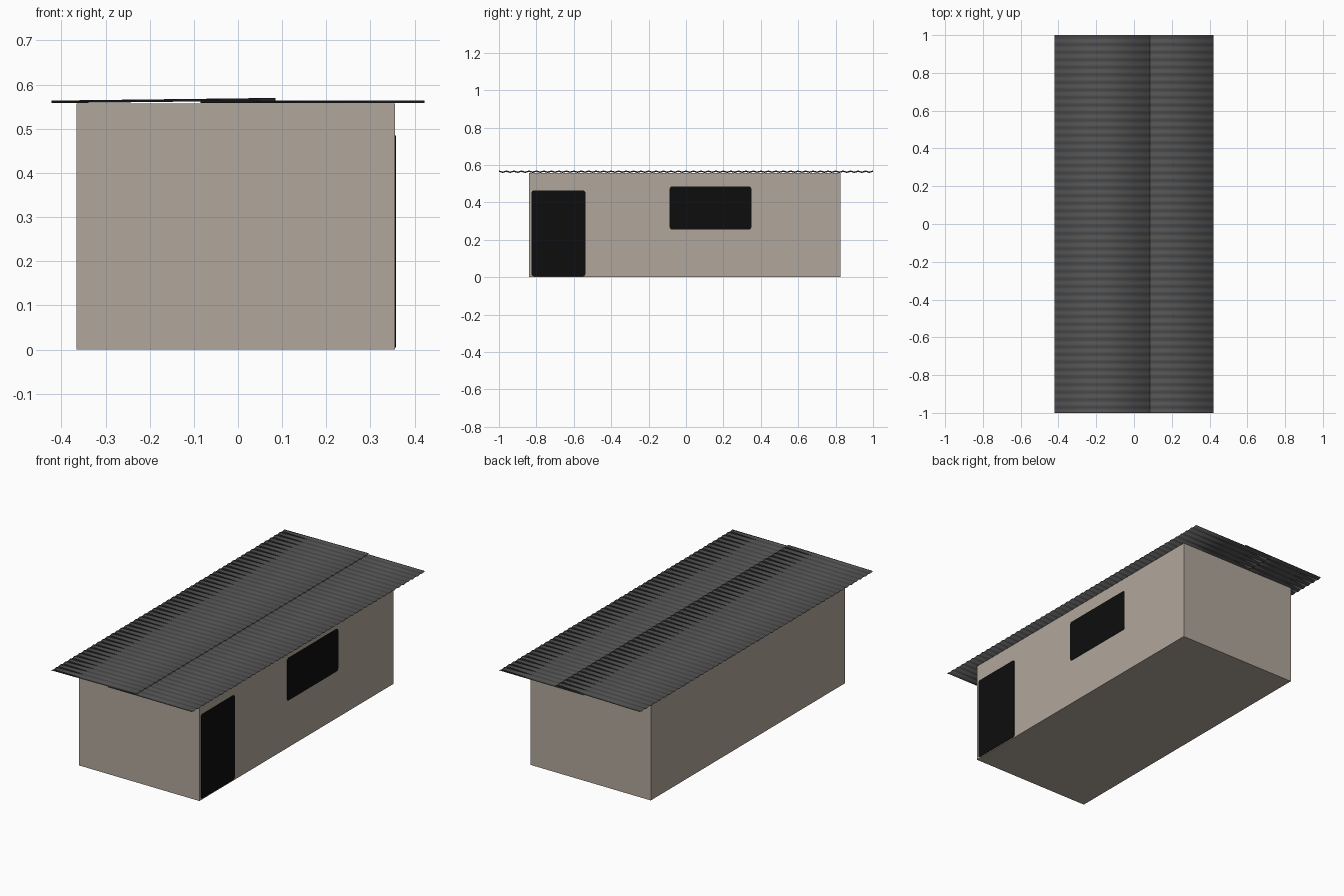
import bpy, bmesh, math

if "Cube" in bpy.data.objects:
    bpy.data.objects.remove(bpy.data.objects["Cube"])


def material(name, rgb):
    m = bpy.data.materials.new(name)
    m.diffuse_color = (*rgb, 1)
    m.use_nodes = True
    m.node_tree.nodes["Principled BSDF"].inputs["Base Color"].default_value = m.diffuse_color
    return m


WALL = material("warm grey plaster", (0.44, 0.385, 0.33))
ROOF = material("dark grey sheet metal", (0.085, 0.085, 0.085))
DARK = material("black opening", (0.004, 0.004, 0.004))


def finish(name, bm, mat):
    bmesh.ops.recalc_face_normals(bm, faces=bm.faces)
    me = bpy.data.meshes.new(name)
    bm.to_mesh(me)
    bm.free()
    me.materials.append(mat)
    ob = bpy.data.objects.new(name, me)
    bpy.context.collection.objects.link(ob)
    return ob


def box(name, lo, hi, mat):
    bm = bmesh.new()
    bmesh.ops.create_cube(bm, size=1)
    for v in bm.verts:
        v.co = [l + (c + 0.5) * (h - l) for c, l, h in zip(v.co, lo, hi)]
    return finish(name, bm, mat)


def rounded_plate(name, x, y0, y1, z0, z1, mat, r=0.012, depth=0.003):
    """Thin plate facing +x with rounded corners."""
    bm = bmesh.new()
    verts = []
    corners = [(y1 - r, z1 - r), (y0 + r, z1 - r), (y0 + r, z0 + r), (y1 - r, z0 + r)]
    for k, (cy, cz) in enumerate(corners):
        for i in range(5):
            a = (k + i / 4) * math.pi / 2
            verts.append(bm.verts.new((x, cy + r * math.cos(a), cz + r * math.sin(a))))
    face = bm.faces.new(verts)
    out = bmesh.ops.extrude_face_region(bm, geom=[face])
    for v in out["geom"]:
        if isinstance(v, bmesh.types.BMVert):
            v.co.x += depth
    return finish(name, bm, mat)


def corrugated_sheet(name, x0, z0, x1, z1, waves=50, amp=0.0022, thick=0.0015):
    """Wavy section along y, swept from x0 to x1 and given a thickness."""
    bm = bmesh.new()
    n = waves * 8
    prev = None
    for i in range(n + 1):
        y = -1 + 2 * i / n
        w = amp * math.cos(2 * math.pi * waves * i / n)
        pair = [bm.verts.new((x, y, z + w)) for x, z in ((x0, z0), (x1, z1))]
        if prev:
            bm.faces.new((prev[0], prev[1], pair[1], pair[0]))
        prev = pair
    ob = finish(name, bm, ROOF)
    mod = ob.modifiers.new("thickness", "SOLIDIFY")
    mod.thickness = thick
    mod.offset = 0
    bpy.ops.object.select_all(action="DESELECT")
    ob.select_set(True)
    bpy.context.view_layer.objects.active = ob
    bpy.ops.object.shade_smooth_by_angle(angle=math.radians(40))
    return ob


# Walls
box("walls", (-0.366, -0.84, 0), (0.356, 0.825, 0.557), WALL)

# Door and window on the right wall
rounded_plate("door", 0.355, -0.826, -0.538, 0.005, 0.463, DARK)
rounded_plate("window", 0.355, -0.087, 0.349, 0.255, 0.485, DARK)

# Overlapping roof sheets: the left one rests on the right one
corrugated_sheet("right_roof_sheet", -0.085, 0.561, 0.422, 0.561)
corrugated_sheet("left_roof_sheet", -0.422, 0.561, 0.085, 0.567)
